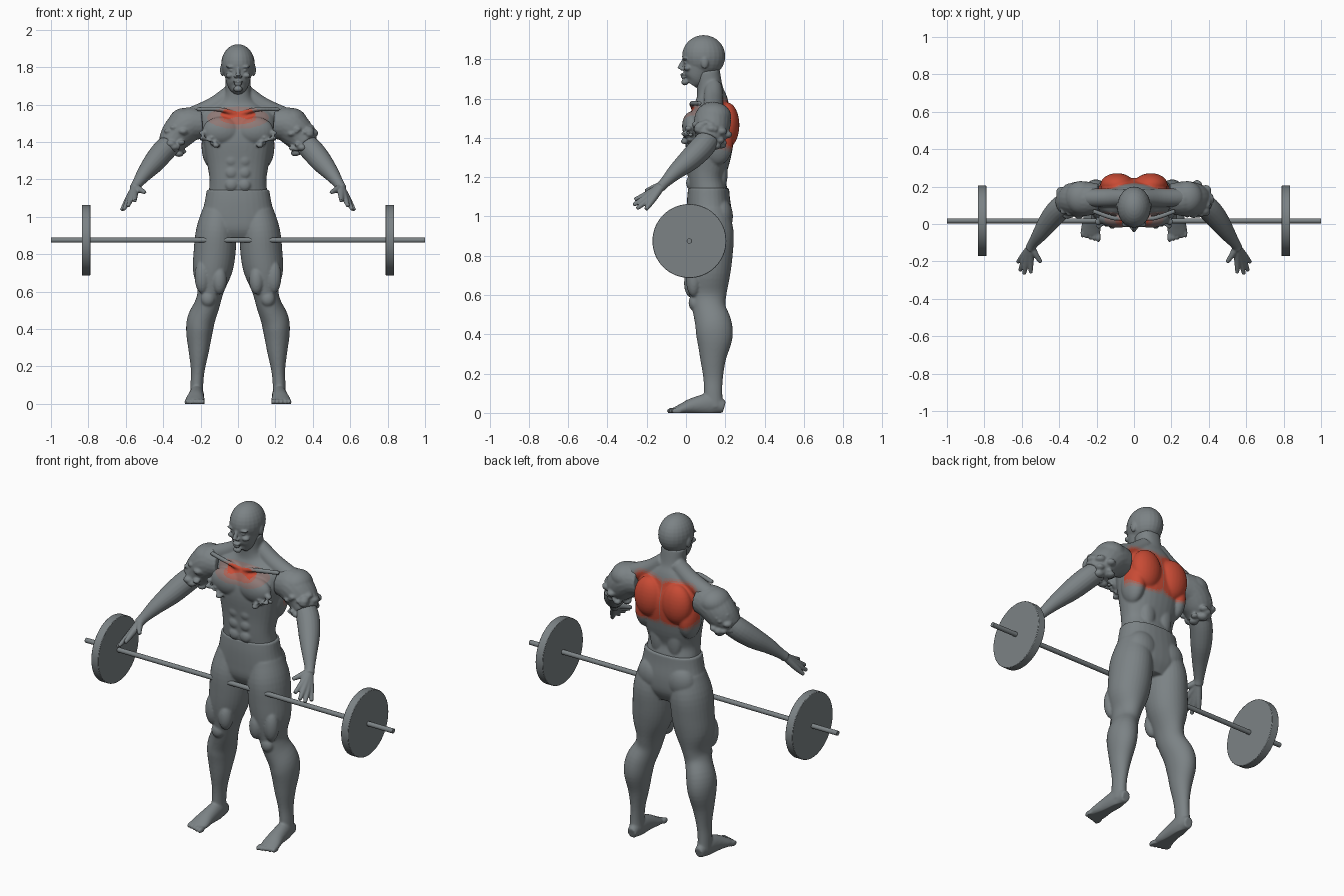
import bpy, bmesh, math, random
from mathutils import Vector, Matrix

random.seed(4)
default_cube = bpy.data.objects.get("Cube")
if default_cube:
    bpy.data.objects.remove(default_cube, do_unlink=True)


def make_material(name, colour):
    mat = bpy.data.materials.new(name)
    mat.use_nodes = True
    mat.diffuse_color = (*colour, 1)
    shader = next(n for n in mat.node_tree.nodes if n.type == "BSDF_PRINCIPLED")
    shader.inputs["Base Color"].default_value = (*colour, 1)
    shader.inputs["Roughness"].default_value = 0.6
    return mat


GREY = make_material("slate grey", (0.20, 0.225, 0.235))
DULL = make_material("faded red grey", (0.27, 0.19, 0.18))
WARM = make_material("muted red", (0.40, 0.13, 0.10))
RED = make_material("muscle red", (0.58, 0.07, 0.035))


def ball(bm, centre, radii, side=1):
    """Ellipsoid, optionally on the mirrored side."""
    x, y, z = centre
    matrix = Matrix.Translation((x * side, y, z)) @ Matrix.Diagonal((*radii, 1))
    bmesh.ops.create_uvsphere(bm, u_segments=24, v_segments=16, radius=1, matrix=matrix)


def pair(bm, centre, radii):
    for side in (1, -1):
        ball(bm, centre, radii, side)


def loft(bm, rings, side=1, power=2.0, steps=4, count=32):
    """Closed smooth skin through rings of (x, y, z, width radius, depth radius)."""
    keys = [Vector(r) for r in rings]
    keys = [keys[0] * 2 - keys[1]] + keys + [keys[-1] * 2 - keys[-2]]
    path = []
    for a, b, c, d in zip(keys, keys[1:], keys[2:], keys[3:]):
        for i in range(steps):
            t = i / steps
            path.append((b * 2 + (c - a) * t + (a * 2 - b * 5 + c * 4 - d) * t ** 2
                         + (b * 3 - a - c * 3 + d) * t ** 3) / 2)
    path.append(keys[-2])
    points = [Vector(p[:3]) for p in path]
    loops = []
    for i, p in enumerate(path):
        tangent = (points[min(i + 1, len(points) - 1)] - points[max(i - 1, 0)]).normalized()
        u = Vector((1, 0, 0))
        u = (u - tangent * tangent.dot(u)).normalized()
        v = tangent.cross(u)
        loop = []
        for k in range(count):
            c, s = math.cos(k * math.tau / count), math.sin(k * math.tau / count)
            c = math.copysign(abs(c) ** (2 / power), c)
            s = math.copysign(abs(s) ** (2 / power), s)
            q = points[i] + u * c * p[3] + v * s * p[4]
            loop.append(bm.verts.new((q.x * side, q.y, q.z)))
        loops.append(loop)
    for a, b in zip(loops, loops[1:]):
        for k in range(count):
            n = (k + 1) % count
            bm.faces.new((a[k], a[n], b[n], b[k]))
    bm.faces.new(loops[0][::-1])
    bm.faces.new(loops[-1])


def tube(bm, points, side=1):
    """Round limb through points of (x, y, z, radius)."""
    loft(bm, [(*p, p[3]) for p in points], side, count=20)


def sculpt(name, bm, voxel=0.006, smooth=4):
    """Fuse the overlapping masses into one smooth skin."""
    bmesh.ops.recalc_face_normals(bm, faces=bm.faces)
    mesh = bpy.data.meshes.new(name)
    bm.to_mesh(mesh)
    bm.free()
    obj = bpy.data.objects.new(name, mesh)
    bpy.context.collection.objects.link(obj)
    remesh = obj.modifiers.new("fuse", "REMESH")
    remesh.mode, remesh.voxel_size = "VOXEL", voxel
    soften = obj.modifiers.new("soften", "SMOOTH")
    soften.factor, soften.iterations = 0.5, smooth
    graph = bpy.context.evaluated_depsgraph_get()
    result = bpy.data.meshes.new_from_object(obj.evaluated_get(graph))
    obj.modifiers.clear()
    obj.data = result
    result.materials.clear()
    result.materials.append(GREY)
    for face in result.polygons:
        face.use_smooth = True
        face.material_index = 0
    return obj


# Torso, neck and trunk muscles
bm = bmesh.new()
loft(bm, [(0, .115, 1.12, .158, .098), (0, .105, 1.2, .152, .095), (0, .115, 1.3, .168, .112),
          (0, .12, 1.4, .185, .125), (0, .125, 1.48, .2, .12), (0, .13, 1.55, .19, .095),
          (0, .13, 1.6, .12, .08), (0, .122, 1.65, .073, .066), (0, .11, 1.74, .068, .062)], power=2.3)
pair(bm, (.09, .03, 1.46), (.1, .05, .075))
pair(bm, (.14, .16, 1.38), (.055, .08, .12))
pair(bm, (.09, .21, 1.465), (.09, .062, .115))
pair(bm, (.055, .185, 1.24), (.045, .028, .11))
for height in (1.17, 1.235, 1.3, 1.36):
    pair(bm, (.035, .022, height), (.034, .022, .033))
for side in (1, -1):
    tube(bm, [(.04, .14, 1.66, .045), (.13, .14, 1.59, .05), (.25, .14, 1.535, .05)], side)
    tube(bm, [(.012, .04, 1.55, .012), (.1, .03, 1.575, .013), (.22, .07, 1.575, .012)], side)
# Ragged chest folds beside the armpits
for i in range(16):
    spot = (random.uniform(.1, .2), random.uniform(-.012, .03), random.uniform(1.36, 1.46))
    size = random.uniform(.01, .02)
    pair(bm, spot, (size, size, size * .7))
torso = sculpt("torso", bm, smooth=5)


# Highlighted muscles, fading at their borders
def heat(p):
    x = abs(p.x)
    if p.y > .15:
        d = ((x - .095) / .105) ** 4 + ((p.z - 1.465) / .118) ** 4
        return 3 if d < 1 and x > .004 else 2 if d < 1.35 else 1 if d < 1.9 else 0
    if p.y < .1:
        bow = .012 + .014 * min(x / .05, 1)
        if x < .092 and abs(p.z - 1.548) < bow * min(1, (.097 - x) / .025):
            return 3
        d = (x / .165) ** 2 + ((p.z - 1.53) / .06) ** 2
        return 2 if d < .35 else 1 if d < 1 else 0
    return 0


for mat in (DULL, WARM, RED):
    torso.data.materials.append(mat)
for face in torso.data.polygons:
    face.material_index = heat(face.center)

# Head with face features and ears
bm = bmesh.new()
ball(bm, (0, .09, 1.815), (.09, .11, .108))
loft(bm, [(0, .03, 1.67, .03, .03), (0, .048, 1.7, .055, .06), (0, .062, 1.75, .07, .08),
          (0, .075, 1.8, .08, .09)])
tube(bm, [(0, -.012, 1.795, .009), (0, -.024, 1.77, .011), (0, -.033, 1.75, .013)])
ball(bm, (0, -.016, 1.722), (.026, .013, .007))
ball(bm, (0, -.013, 1.709), (.022, .013, .007))
ball(bm, (0, -.006, 1.683), (.024, .018, .016))
pair(bm, (.012, -.02, 1.75), (.01, .01, .008))
pair(bm, (.034, -.004, 1.802), (.032, .013, .008))
pair(bm, (.033, -.001, 1.783), (.014, .01, .007))
pair(bm, (.045, .008, 1.755), (.022, .02, .014))
pair(bm, (.084, .095, 1.785), (.012, .02, .033))
sculpt("head", bm, 0.0045, 3)

# Pelvis, legs and feet
bm = bmesh.new()
loft(bm, [(0, .115, 1.145, .167, .104), (0, .115, 1.08, .178, .11), (0, .12, 1, .195, .115),
          (0, .12, .93, .19, .11), (0, .12, .87, .11, .08)], power=2.3)
pair(bm, (.09, .175, 1), (.09, .064, .095))
for side in (1, -1):
    loft(bm, [(.1, .12, 1.03, .09, .1), (.117, .118, .92, .108, .125), (.126, .115, .8, .112, .122),
              (.138, .112, .7, .103, .112), (.148, .112, .6, .07, .094), (.165, .118, .53, .067, .085),
              (.197, .14, .45, .074, .093), (.207, .145, .38, .07, .091), (.21, .138, .28, .054, .067),
              (.215, .138, .18, .037, .05), (.22, .138, .1, .034, .047), (.22, .14, .03, .036, .05)], side)
    ball(bm, (.1, .03, .66), (.04, .04, .075), side)
    ball(bm, (.19, .04, .68), (.042, .04, .09), side)
    ball(bm, (.16, .045, .56), (.038, .032, .042), side)
    loft(bm, [(.218, .195, .03, .026, .03), (.22, .13, .045, .037, .055), (.225, .04, .035, .044, .043),
              (.23, -.02, .02, .052, .028), (.232, -.055, .012, .048, .018)], side)
    for i in range(5):
        ball(bm, (.19 + i * .0215, -.07 + i * .006, .01), (.013 - i * .0008, .028, .017), side)
legs = sculpt("hips_and_legs", bm, smooth=4)
for vert in legs.data.vertices:
    vert.co.z = max(vert.co.z, 0)

# Arms, each with a lumpy upper arm and an open hand
for side, label in ((1, "left"), (-1, "right")):
    bm = bmesh.new()
    tube(bm, [(.19, .135, 1.5, .08), (.27, .135, 1.49, .094), (.325, .13, 1.44, .088),
              (.365, .11, 1.385, .068)], side)
    ball(bm, (.285, .14, 1.51), (.085, .09, .072), side)
    for i in range(34):
        d = Vector((random.uniform(-.5, 1), random.uniform(-1, .8), random.uniform(-1, .5))).normalized()
        spot = Vector((.325, .125, 1.425)) + Vector((d.x * .078, d.y * .085, d.z * .088))
        size = random.uniform(.014, .03)
        ball(bm, spot, (size, size, size * .7), side)
    sculpt("upper_arm_" + label, bm, smooth=3)

    bm = bmesh.new()
    tube(bm, [(.35, .12, 1.4, .058), (.4, .08, 1.35, .062), (.45, .02, 1.29, .057),
              (.5, -.05, 1.23, .042), (.54, -.105, 1.175, .028), (.555, -.13, 1.15, .027)], side)
    knuckles = [(.552, -.19, 1.118), (.57, -.193, 1.105), (.584, -.185, 1.092), (.592, -.17, 1.085)]
    tips = [(.552, -.262, 1.085), (.588, -.268, 1.058), (.61, -.25, 1.04), (.622, -.205, 1.035)]
    wrist = (.55, -.12, 1.16)
    for knuckle, tip in zip(knuckles, tips):
        tube(bm, [(*wrist, .02), (*knuckle, .017), (*tip, .01)], side)
    tube(bm, [(*wrist, .02), (.525, -.165, 1.145), (.497, -.205, 1.13)][:1]
         + [(.525, -.165, 1.145, .016), (.497, -.205, 1.13, .01)], side)
    sculpt("forearm_and_hand_" + label, bm, 0.0045, 3)


# Barbell
def rod(name, x, radius, length, segments, bevel):
    bpy.ops.mesh.primitive_cylinder_add(vertices=segments, radius=radius, depth=length,
                                        location=(x, .017, .875), rotation=(0, math.pi / 2, 0))
    obj = bpy.context.object
    obj.name = name
    obj.data.materials.append(GREY)
    bpy.ops.object.shade_smooth_by_angle(angle=math.radians(35))
    edge = obj.modifiers.new("rim", "BEVEL")
    edge.width, edge.segments = bevel, 2
    return obj


rod("barbell_bar", 0, .0135, 2, 24, .001)
for side, label in ((1, "left"), (-1, "right")):
    rod("weight_plate_" + label, .812 * side, .188, .046, 64, .003)
